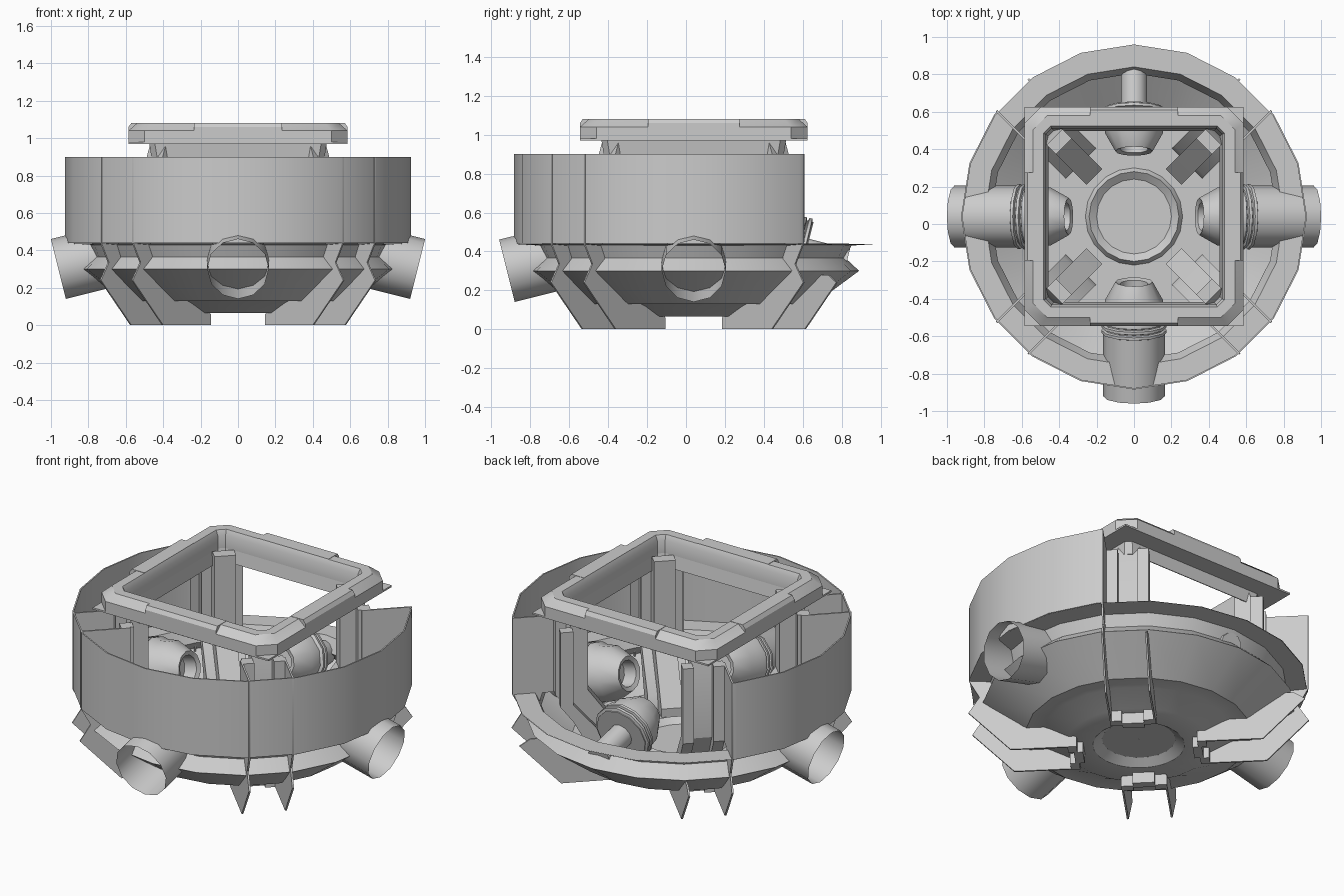
import bpy, bmesh
from math import radians, cos, sin, pi
from mathutils import Matrix, Vector

if "Cube" in bpy.data.objects:
    bpy.data.objects.remove(bpy.data.objects["Cube"])

C = Matrix.Translation((0, 0.04, 0))  # common axis of the round body


def spin_z(deg):
    return C @ Matrix.Rotation(radians(deg), 4, 'Z')


def finish(name, bm, mat):
    bmesh.ops.remove_doubles(bm, verts=bm.verts, dist=1e-5)
    bmesh.ops.recalc_face_normals(bm, faces=bm.faces)
    bm.transform(mat)
    me = bpy.data.meshes.new(name)
    bm.to_mesh(me)
    bm.free()
    ob = bpy.data.objects.new(name, me)
    bpy.context.collection.objects.link(ob)
    bpy.ops.object.select_all(action='DESELECT')
    ob.select_set(True)
    bpy.context.view_layer.objects.active = ob
    bpy.ops.object.shade_smooth_by_angle(angle=radians(31))
    return ob


def bridge(name, loops, mat, wrap=True):
    """Join equal-length closed loops of points with quads."""
    bm = bmesh.new()
    rows = [[bm.verts.new(p) for p in loop] for loop in loops]
    n = len(rows[0])
    for i in range(len(rows) if wrap else len(rows) - 1):
        a, b = rows[i], rows[(i + 1) % len(rows)]
        for j in range(n):
            k = (j + 1) % n
            bm.faces.new((a[j], a[k], b[k], b[j]))
    return finish(name, bm, mat)


def lathe(name, profile, sides, mat, wrap=True):
    loops = []
    for r, z in profile:
        r = max(r, 0.001)
        loops.append([(r * cos(2 * pi * i / sides), r * sin(2 * pi * i / sides), z)
                      for i in range(sides)])
    return bridge(name, loops, mat, wrap)


def prism(name, profile, y0, y1, mat):
    """Radial (distance, height) outline given a sideways thickness."""
    bm = bmesh.new()
    f = bm.faces.new([bm.verts.new((d, y0, z)) for d, z in profile])
    ext = bmesh.ops.extrude_face_region(bm, geom=[f])
    vs = [g for g in ext['geom'] if isinstance(g, bmesh.types.BMVert)]
    bmesh.ops.translate(bm, verts=vs, vec=(0, y1 - y0, 0))
    return finish(name, bm, mat)


def square(h, c, z):
    c = max(c, 0.0005)
    q = [(h, h - c), (h - c, h)]
    pts = []
    for i in range(4):
        m = Matrix.Rotation(i * pi / 2, 2)
        pts += [(*(m @ Vector(p)), z) for p in q]
    return pts


# Bowl with flat lip, belt ridge and bottom hub
lathe("bowl", [(.92, .437), (.81, .43), (.78, .365), (.85, .30), (.62, .13), (.52, .13),
               (.40, .065), (.25, .065), (.20, .10), (0, .10), (0, .15), (.20, .15),
               (.24, .18), (.26, .15), (.61, .15), (.82, .305), (.765, .365), (.80, .442),
               (.92, .442)], 20, C, False)

# Outer wall, open at the back
angles = [142.4] + list(range(144, 397, 18)) + [397.6]
bm = bmesh.new()
rows = []
for t in angles:
    k = cos(radians(9)) / cos(radians(t % 18 - 9))
    rows.append([bm.verts.new((r * k * cos(radians(t)), r * k * sin(radians(t)), z))
                 for r, z in ((.925, .44), (.925, .90), (.917, .90), (.917, .44))])
for a, b in zip(rows, rows[1:]):
    for j in range(4):
        bm.faces.new((a[j], a[(j + 1) % 4], b[(j + 1) % 4], b[j]))
bm.faces.new(rows[0])
bm.faces.new(rows[-1])
finish("outer_wall", bm, C)

# Four diagonal supports: channel post, ridge, bottom bridge and two fins
upper = [(.75, .44), (.64, .44), (.64, .90), (.917, .90), (.917, .44), (.86, .335)]
lower = [(.92, .24), (.69, 0), (.33, 0), (.33, .06), (.52, .135), (.62, .14), (.80, .28)]
post = [(.40, .14), (.42, .23), (.62, .46), (.62, .90), (.69, .90), (.69, .45),
        (.62, .36), (.50, .14)]
ridge = [(.30, .14), (.30, .20), (.37, .30), (.53, .52), (.53, .98), (.60, .98),
         (.63, .90), (.63, .45), (.42, .14)]
foot = [(.30, 0), (.30, .07), (.35, .07), (.35, 0)]
for a in (45, 135, 225, 315):
    m = spin_z(a)
    for s in (-1, 1):
        prism(f"post_side_{a}_{s}", post, s * .055, s * .115, m)
        open_side = (a == 45 and s == 1) or (a == 135 and s == -1)
        outline = [(.86, .28)] + lower if open_side else upper + lower
        prism(f"fin_{a}_{s}", outline, s * .12 - .005, s * .12 + .005, m)
        prism(f"foot_side_{a}_{s}", [(d + .03, z) for d, z in foot], s * .06, s * .12, m)
    prism(f"post_ridge_{a}", ridge, -.06, .06, m)
    prism(f"foot_{a}", foot, -.06, .06, m)

# Four inward nozzles on tilted pipes; the back one has only a thin pipe
head = [(0, .45), (.075, .45), (.075, .37), (.10, .36), (.155, .46), (.16, .53)]
for a in (0, 90, 180, 270):
    m = spin_z(a) @ Matrix.Translation((0, 0, .54)) @ Matrix.Rotation(radians(104), 4, 'Y')
    rings = []
    for s in ((.54, .57) if a == 90 else (.565, .595, .625)):
        rings += [(.175, s), (.175, s + .015), (.16, s + .02), (.16, s + .025)]
    lathe(f"nozzle_{a}", head + rings + [(0, rings[-1][1])], 12, m, False)
    if a == 90:
        lathe("thin_pipe", [(.07, .58), (.07, .81), (0, .81)], 12, m, False)
    else:
        lathe(f"pipe_{a}", [(.165, .64), (.165, .99)], 12, m, False)

# Square top frame with cut corners, base plate, skirt and side tabs
bridge("top_frame", [square(h, c, z) for h, c, z in (
    (.585, .085, .97), (.585, .085, 1.04), (.54, .075, 1.08), (.485, .04, 1.08),
    (.47, .03, 1.05), (.47, .03, .97))], C)
bridge("frame_plate", [square(h, 0, z) for h, z in (
    (.585, .97), (.585, .98), (.48, .98), (.48, .97))], C)
bridge("frame_skirt", [square(h, .03, z) for h, z in (
    (.475, .975), (.463, .90), (.458, .90), (.47, .975))], C)
for a in (0, 90, 180, 270):
    prism(f"frame_tab_{a}", [(.585, .975), (.585, 1.06), (.57, 1.082), (.485, 1.082),
                             (.475, .975)], -.235, .235, spin_z(a))
